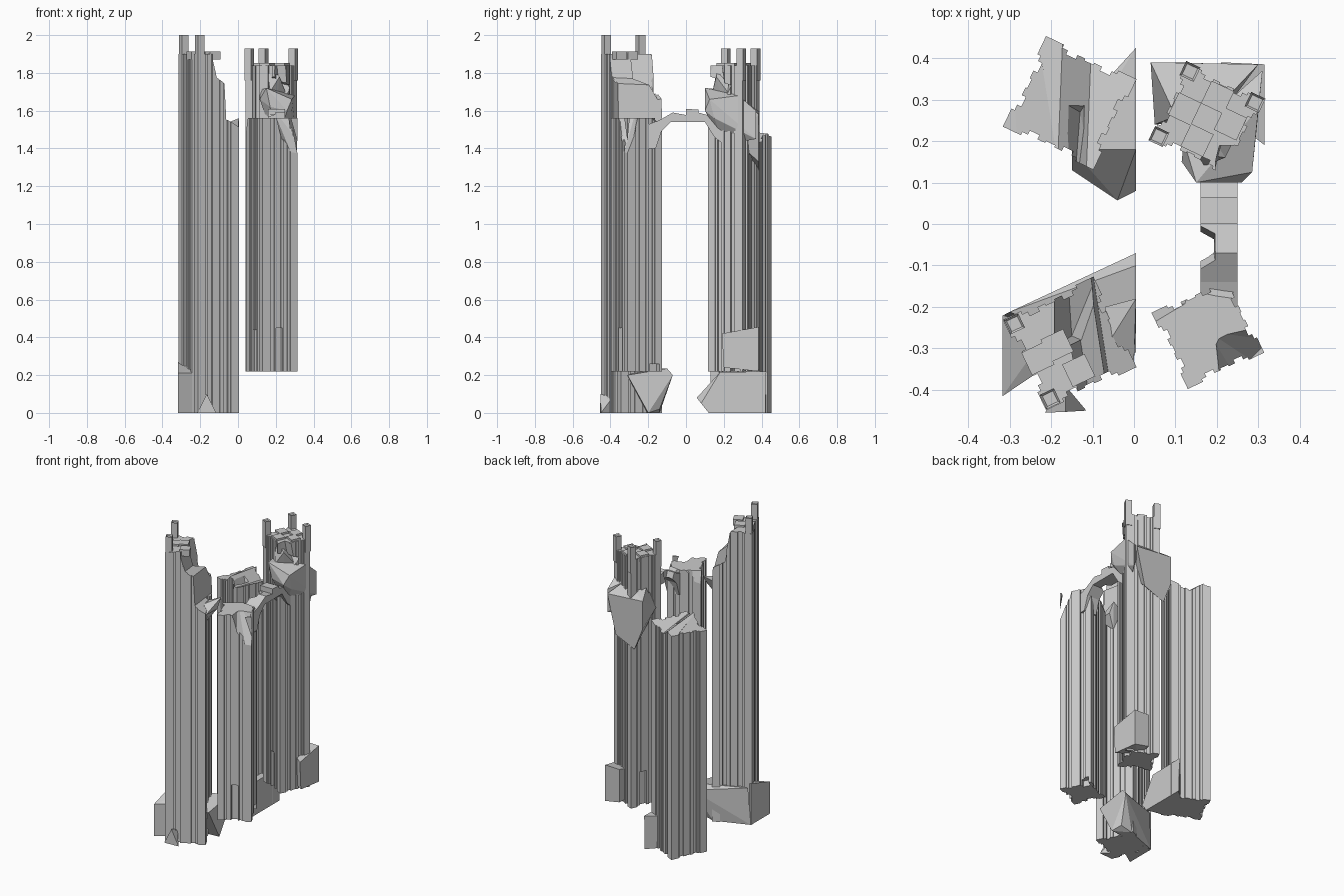
import bpy, bmesh
from math import radians
from mathutils import Matrix, Vector


def make(name, bm):
    bmesh.ops.recalc_face_normals(bm, faces=bm.faces)
    me = bpy.data.meshes.new(name)
    bm.to_mesh(me)
    bm.free()
    ob = bpy.data.objects.new(name, me)
    bpy.context.collection.objects.link(ob)
    return ob


def hull(name, pts):
    """Faceted rock from the convex hull of a few points."""
    bm = bmesh.new()
    for p in pts:
        bm.verts.new(p)
    r = bmesh.ops.convex_hull(bm, input=bm.verts)
    junk = [g for g in set(r["geom_interior"] + r["geom_unused"]) if isinstance(g, bmesh.types.BMVert)]
    bmesh.ops.delete(bm, geom=junk, context='VERTS')
    bmesh.ops.dissolve_limit(bm, angle_limit=radians(2), verts=bm.verts, edges=bm.edges)
    return make(name, bm)


def loft(name, a, b):
    """Prism between two matching outlines."""
    bm = bmesh.new()
    va, vb = [bm.verts.new(p) for p in a], [bm.verts.new(p) for p in b]
    bm.faces.new(va[::-1])
    bm.faces.new(vb)
    n = len(va)
    for i in range(n):
        bm.faces.new((va[i], va[(i + 1) % n], vb[(i + 1) % n], vb[i]))
    return make(name, bm)


def cut(ob, cutter):
    m = ob.modifiers.new("break", 'BOOLEAN')
    m.operation, m.object, m.solver = 'DIFFERENCE', cutter, 'EXACT'
    bpy.context.view_layer.objects.active = ob
    bpy.ops.object.modifier_apply(modifier=m.name)
    bpy.data.objects.remove(cutter)


# One side of the pilastered tower plan: (position along side, distance out)
SIDE = [(-1, 1), (-.6, 1), (-.6, .93), (-.48, .93), (-.48, .84), (-.27, .84), (-.27, .93),
        (-.1, .93), (-.1, .89), (.1, .89), (.1, .93), (.27, .93), (.27, .84), (.48, .84),
        (.48, .93), (.6, .93), (.6, 1)]


def frame(cx, cy, deg):
    return Matrix.Translation((cx, cy, 0)) @ Matrix.Rotation(radians(deg), 4, 'Z')


def tower(name, cx, cy, half, deg, z0, z1):
    M = frame(cx, cy, deg)
    ring = [Matrix.Rotation(radians(90 * k), 4, 'Z') @ Vector((t, -d, 0))
            for k in range(4) for t, d in SIDE]
    at = lambda z: [M @ Vector((p.x * half, p.y * half, z)) for p in ring]
    return loft(name, at(z0), at(z1))


def block(name, M, x, y, w, d, z0, z1, top_inset=0):
    bm = bmesh.new()
    bmesh.ops.create_cube(bm, size=1)
    bmesh.ops.transform(bm, verts=bm.verts, matrix=M @ Matrix.Translation((x, y, (z0 + z1) / 2))
                        @ Matrix.Diagonal((w, d, z1 - z0, 1)))
    if top_inset:
        top = max(bm.faces, key=lambda f: f.calc_center_median().z)
        bmesh.ops.inset_individual(bm, faces=[top], thickness=top_inset, depth=-.008)
    return make(name, bm)


# Four towers: plans mirrored front to back
A = tower("back_left_tower", -.155, .292, .121, -25.5, 0, 1.62)
B = tower("front_left_tower", -.155, -.288, .121, 25.5, 0, 1.9)
C = tower("back_right_tower", .176, .252, .102, -25.5, .22, 1.84)
D = tower("front_right_tower", .178, -.262, .102, 25.5, .22, 1.56)

# Broken crown of the back left tower: two sloping breaks meeting at a ridge
cut(A, loft("cut", [(-.4, 0, 1.44), (-.27, 0, 1.45), (-.19, 0, 1.53), (-.12, 0, 1.49), (.1, 0, 1.5), (.1, 0, 2), (-.4, 0, 2)],
            [(-.4, .5, 1.43), (-.3, .5, 1.45), (-.17, .5, 1.47), (-.1, .5, 1.41), (.1, .5, 1.48), (.1, .5, 2), (-.4, .5, 2)]))
cut(A, hull("cut", [(-.2, .31, 1.6), (-.09, .33, 1.6), (-.13, .27, 1.4), (-.2, .15, 1.6), (-.1, .13, 1.6), (-.14, .14, 1.45)]))
# Stepped collapse on the right of the front left tower
brk = [(-.14, 2.1), (-.14, 1.88), (-.115, 1.78), (-.07, 1.75), (-.06, 1.56), (.08, 1.48), (.08, 2.1)]
cut(B, loft("cut", [(x + .02, -.5, z) for x, z in brk], [(x - .05, -.05, z - .02) for x, z in brk]))
cut(B, hull("cut", [(-.2, -.3, 1.95), (-.08, -.3, 1.95), (-.15, -.27, 1.68), (-.2, -.1, 1.95), (-.08, -.1, 1.65), (-.16, -.12, 1.7)]))
# Breaks in the right hand towers
cut(C, hull("cut", [(.2, .05, 1.9), (.2, .18, 1.9), (.25, .18, 1.9), (.19, .1, 1.75), (.22, .21, 1.7),
                    (.4, .05, 1.9), (.36, .2, 1.78), (.2, .1, 1.55), (.35, .22, 1.55)]))
cut(C, hull("cut", [(.16, .08, 1.8), (.2, .23, 1.75), (.33, .25, 1.72), (.33, .1, 1.5), (.16, .1, 1.5)]))
cut(D, hull("cut", [(.18, -.26, 1.62), (.2, -.4, 1.6), (.38, -.22, 1.6), (.3, -.34, 1.33), (.24, -.36, 1.42), (.33, -.28, 1.42)]))
cut(D, hull("cut", [(0, -.14, 1.6), (0, -.28, 1.6), (.15, -.19, 1.6), (.04, -.2, 1.44), (.1, -.14, 1.5)]))
cut(D, hull("cut", [(.16, -.12, 1.6), (.3, -.1, 1.6), (.29, -.22, 1.6), (.15, -.2, 1.6), (.2, -.1, 1.48), (.29, -.12, 1.48)]))
# Ragged lower ends
FD, FC = frame(.178, -.262, 25.5), frame(.176, .252, -25.5)
for ob, F in ((D, FD), (C, FC)):
    cut(ob, block("cut", F, .0, -.1, .04, .05, .2, .45))
    cut(ob, block("cut", F, -.1, .01, .05, .04, .2, .44))
    cut(ob, block("cut", F, .09, .06, .05, .05, .2, .26))

# Corner pinnacles and parapet blocks
FB = frame(-.155, -.288, 25.5)
for F, s, z, corners, sides in (
        (FB, .1, 1.9, [(-1, -1), (-1, 1)], [(-1, 0), (-.1, -.8), (-.35, .1)]),
        (FC, .087, 1.84, [(-1, -1), (-1, 1), (1, 1)], [(-.8, 0), (0, .8), (.75, .2), (0, -.75)])):
    for i, (x, y) in enumerate(corners):
        block(f"pinnacle_{i}", F, x * s, y * s, .038, .038, z - .08, z + .09 if s < .1 else 2, .007)
    for i, (x, y) in enumerate(sides):
        block(f"parapet_block_{i}", F, x * s * .85, y * s * .85, .06, .06, z - .03, z + .012)

# Broken bridge between the right hand towers
arch = [(-.22, 1.52), (-.14, 1.55), (-.07, 1.59), (0, 1.577), (0, 1.61), (.065, 1.605), (.065, 1.59),
        (.12, 1.575), (.2, 1.5), (.2, 1.42), (.15, 1.46), (.1, 1.54), (-.08, 1.54), (-.13, 1.49), (-.16, 1.4), (-.22, 1.4)]
bridge = loft("bridge", [(.16, y, z) for y, z in arch], [(.25, y, z) for y, z in arch])
cut(bridge, hull("cut", [(.1, .0, 1.65), (.2, 0, 1.65), (.19, -.05, 1.5), (.1, 0, 1.5), (.1, -.12, 1.5), (.2, -.12, 1.65), (.1, -.12, 1.65)]))

# Rock masses lodged against the towers
hull("back_shard", [(.04, .39, 1.6), (.04, .39, 1.42), (.1, .39, 1.27), (.24, .385, 1.33), (.3, .385, 1.58),
                    (.05, .24, 1.5), (.1, .26, 1.64), (.22, .3, 1.66), (.2, .25, 1.45)])
hull("front_shard", [(.17, .105, 1.62), (.115, .15, 1.66), (.15, .1, 1.72), (.26, .1, 1.6), (.285, .125, 1.66),
                     (.3, .28, 1.68), (.31, .37, 1.6), (.31, .37, 1.45), (.28, .15, 1.56), (.2, .2, 1.42), (.12, .2, 1.71)])
hull("upper_rubble", [(.15, .17, 1.84), (.22, .16, 1.78), (.17, .14, 1.7), (.25, .22, 1.7), (.17, .24, 1.82), (.2, .2, 1.6)])
hull("left_shard", [(.005, -.18, 1.56), (.005, -.22, 1.5), (.0, -.33, 1.5), (-.07, -.2, 1.53), (-.07, -.3, 1.53), (-.05, -.25, 1.42)])
hull("side_box", [(.315, .19, .42), (.315, .385, .455), (.21, .39, .455), (.2, .28, .43),
                  (.315, .2, .24), (.315, .385, .22), (.21, .39, .24), (.2, .28, .24)])

# Base boulders
hull("back_boulder", [(.005, .08, .05), (-.04, .057, .08), (-.15, .13, .13), (-.15, .18, .2), (.005, .18, .215),
                      (.005, .425, .22), (.005, .42, 0), (-.1, .14, 0), (.005, .12, 0), (-.1, .31, .2), (-.1, .31, 0)])
hull("inner_boulder", [(.005, -.07, .2), (.005, -.1, .235), (.005, -.31, .2), (.005, -.2, 0), (-.02, -.14, .02),
                       (-.3, -.212, .24), (-.315, -.22, 0), (-.1, -.14, 0), (-.1, -.3, .2)])
hull("left_boulder", [(-.317, -.22, .27), (-.317, -.415, .21), (-.317, -.415, 0), (-.317, -.22, 0),
                      (-.235, -.36, .21), (-.235, -.36, 0), (-.2, -.25, .25)])
hull("front_boulder", [(-.215, -.455, 0), (-.115, -.45, 0), (-.165, -.453, .1), (-.165, -.39, .08), (-.17, -.39, 0)])
